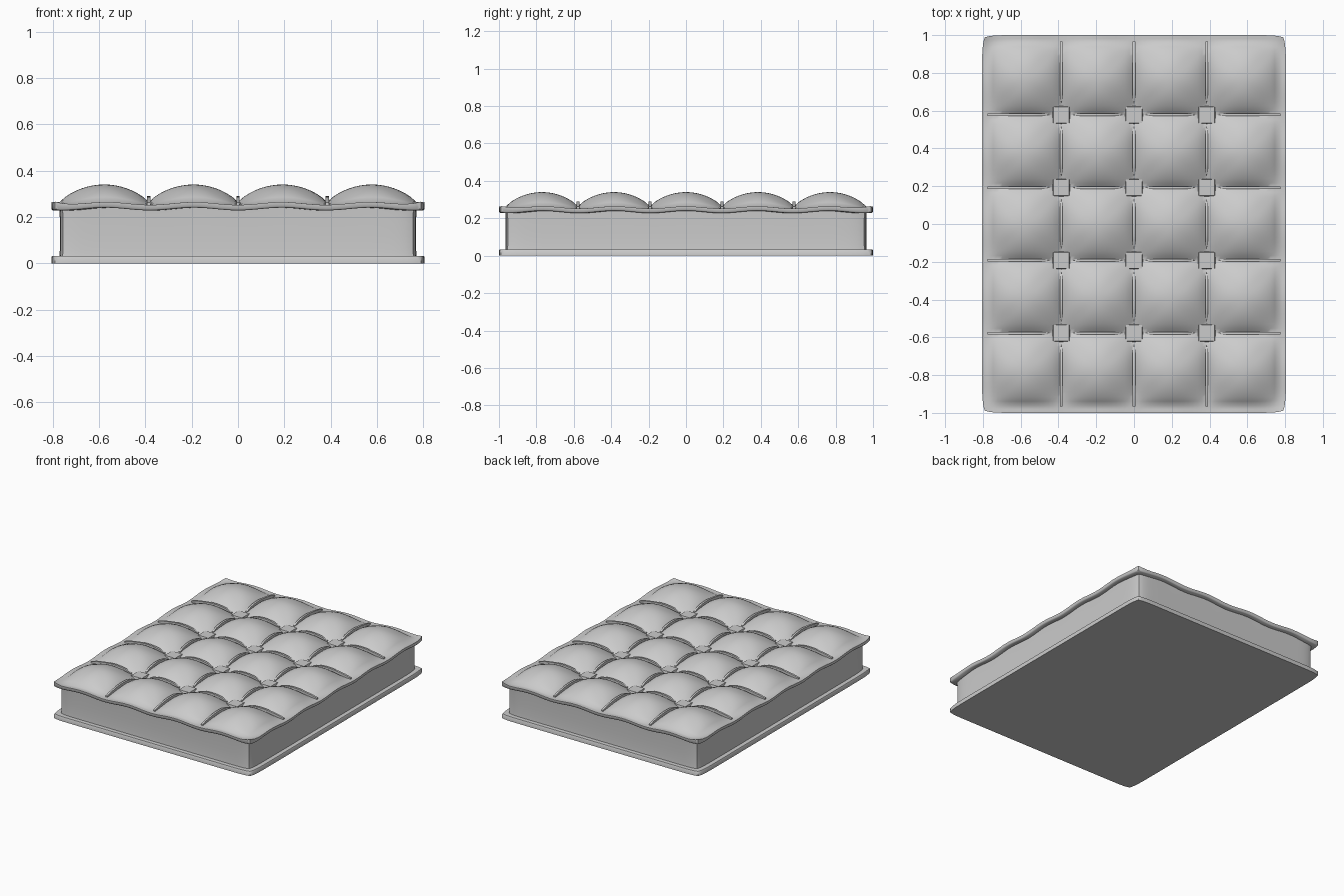
import bpy, bmesh, math

if "Cube" in bpy.data.objects:
    bpy.data.objects.remove(bpy.data.objects["Cube"])

X, Y, CELL = 0.805, 1.0, 0.385
SX = [-CELL, 0, CELL]                               # seam lines
SY = [-1.5 * CELL, -0.5 * CELL, 0.5 * CELL, 1.5 * CELL]
LX, LY = 2 * CELL, 2.5 * CELL                       # quilted area half sizes


def cell_u(t, half):
    """Position inside a quilt cell: -1..1 from seam to seam."""
    f = ((t + half) / CELL) % 1.0
    return 2 * f - 1


def wave(t, half):
    if abs(t) >= half:
        return 0.0
    return math.cos(math.pi / 2 * cell_u(t, half)) ** 2


def height(x, y):
    """Top surface: puffed cells, sunken tuft points, wavy rim."""
    rim = 0.252 + 0.012 * max(wave(x, LX), wave(y, LY))
    puff = 0.0
    if abs(x) < LX and abs(y) < LY:
        u, v = cell_u(x, LX), cell_u(y, LY)
        puff = ((1 - u * u) * (1 - v * v)) ** 0.85
    corner = 0.014 * (abs(x) / X) ** 16 * (abs(y) / Y) ** 16
    dimple = sum(math.exp(-((x - a) ** 2 + (y - b) ** 2) / 0.06 ** 2) for a in SX for b in SY)
    return rim + 0.076 * puff + corner - 0.012 * dimple


def finish(name, bm, angle=40):
    bmesh.ops.recalc_face_normals(bm, faces=bm.faces)
    me = bpy.data.meshes.new(name)
    bm.to_mesh(me)
    bm.free()
    ob = bpy.data.objects.new(name, me)
    bpy.context.collection.objects.link(ob)
    bpy.ops.object.select_all(action='DESELECT')
    ob.select_set(True)
    bpy.context.view_layer.objects.active = ob
    bpy.ops.object.shade_smooth_by_angle(angle=math.radians(angle))
    return ob


def stations(half, outer, n):
    mid = [-half + 2 * half * i / n for i in range(n + 1)]
    return [-outer, -(outer + half) / 2] + mid + [(outer + half) / 2, outer]


# mattress body: quilted top, then rim, wall and bottom welt pulled from its border
bm = bmesh.new()
xs, ys = stations(LX, X, 64), stations(LY, Y, 80)
grid = [[bm.verts.new((x * (1 - 0.018 * abs(y) ** 24), y * (1 - 0.012 * (abs(x) / X) ** 24), height(x, y)))
         for x in xs] for y in ys]
for j in range(len(ys) - 1):
    for i in range(len(xs) - 1):
        bm.faces.new((grid[j][i], grid[j][i + 1], grid[j + 1][i + 1], grid[j + 1][i]))
edges = [e for e in bm.edges if e.is_boundary]
border = {v: v.co.copy() for e in edges for v in e.verts}
# (inset, z, share of the rim's wave)
profile = [(0.0, 0.234, 1), (0.006, 0.228, 1), (0.034, 0.228, 1), (0.036, 0.19, 0.4), (0.036, 0.12, 0),
           (0.036, 0.06, 0), (0.034, 0.032, 0), (0.003, 0.032, 0), (0.0, 0.027, 0), (0.0, 0.0, 0)]
ring = [grid[0][i] for i in range(len(xs))] + [r[-1] for r in grid[1:]] \
    + grid[-1][-2::-1] + [grid[j][0] for j in range(len(ys) - 2, 0, -1)]
base = [v.co.copy() for v in ring]
for inset, z, k in profile:
    new = [bm.verts.new((c.x * (1 - inset / X), c.y * (1 - inset / Y),
                         z + k * 0.012 * (wave(c.x, LX) if abs(c.y) > 0.98 else wave(c.y, LY))))
           for c in base]
    for i in range(len(ring)):
        n = (i + 1) % len(ring)
        bm.faces.new((ring[i], ring[n], new[n], new[i]))
    ring = new
bm.faces.new(ring)
finish("mattress_body", bm, 50)

# square tuft buttons
bm = bmesh.new()
for a in SX:
    for b in SY:
        vs = bmesh.ops.create_cube(bm, size=1)["verts"]
        for v in vs:
            s = 0.084 if v.co.z > 0 else 0.1
            v.co = (a + v.co.x * s, b + v.co.y * s, 0.252 + v.co.z * 0.03)
finish("tuft_buttons", bm, 30)


# raised seam piping between the buttons
def strip(bm, along_x, fixed, t0, t1, n=8, w=0.007):
    prev = None
    for i in range(n + 1):
        t = t0 + (t1 - t0) * i / n
        p = (t, fixed) if along_x else (fixed, t)
        z = height(*p)
        top = z + 0.01 + 0.016 * math.sin(math.pi * i / n) ** 0.5 if 0 < i < n else z + 0.01
        sec = []
        for s, h in ((-w, z - 0.02), (w, z - 0.02), (w, top), (-w, top)):
            sec.append(bm.verts.new((t, fixed + s, h) if along_x else (fixed + s, t, h)))
        if prev:
            for k in range(4):
                m = (k + 1) % 4
                bm.faces.new((prev[k], prev[m], sec[m], sec[k]))
        if i in (0, n):
            bm.faces.new(sec)
        prev = sec


bm = bmesh.new()
for along_x, lines, stops, end in ((True, SY, SX, 0.775), (False, SX, SY, 0.965)):
    starts = [-end] + [s + 0.07 for s in stops]
    ends = [s - 0.07 for s in stops] + [end]
    for f in lines:
        for a, b in zip(starts, ends):
            strip(bm, along_x, f, a, b)
finish("seam_piping", bm, 40)
